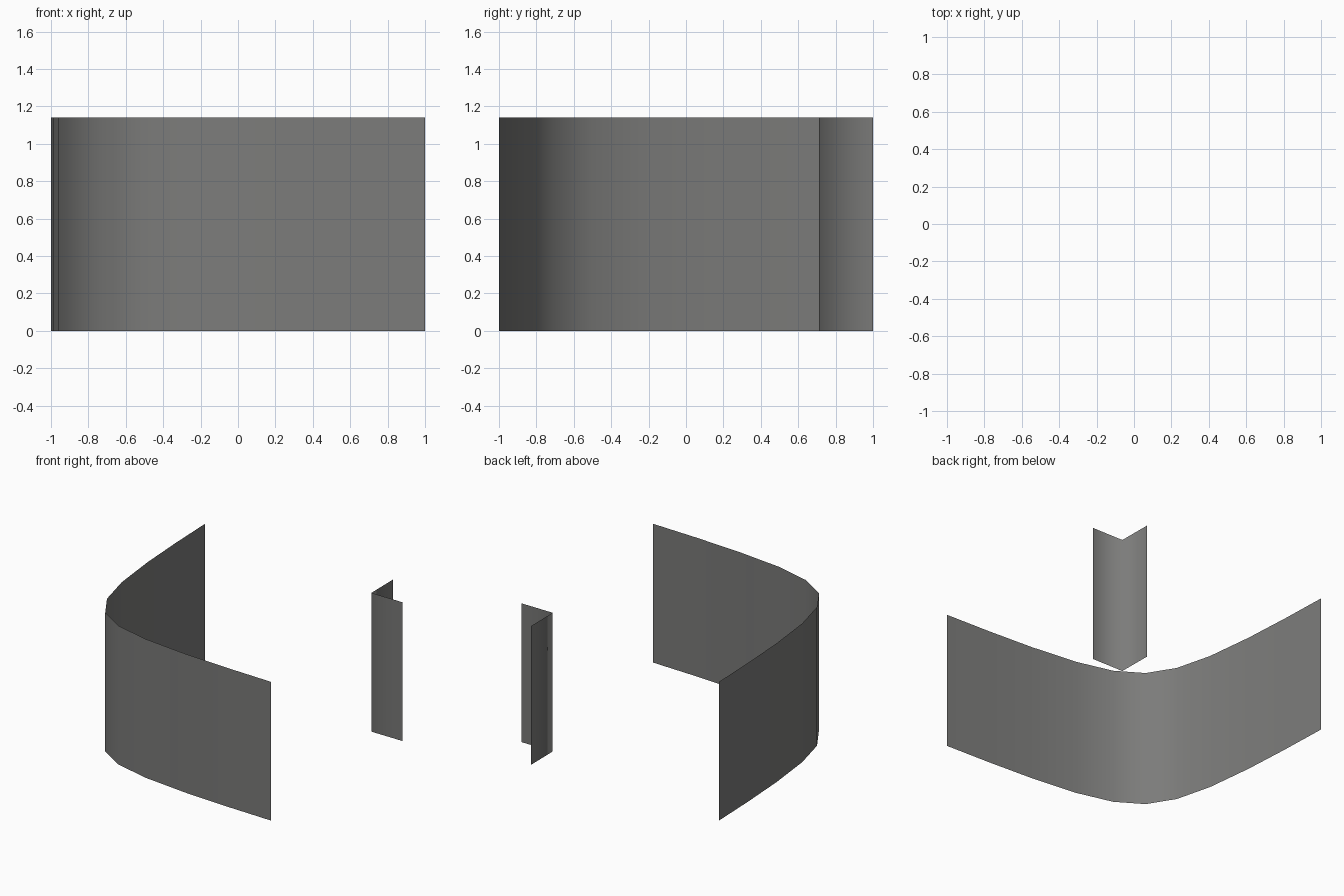
import bpy

if "Cube" in bpy.data.objects:
    bpy.data.objects.remove(bpy.data.objects["Cube"])

HEIGHT = 1.14

grey = bpy.data.materials.new("dark grey")
grey.diffuse_color = (0.2, 0.2, 0.195, 1)
grey.use_nodes = True
grey.node_tree.nodes["Principled BSDF"].inputs["Base Color"].default_value = grey.diffuse_color


def wall(name, path):
    """Upright sheet without thickness, standing on z = 0 along a plan path."""
    n = len(path)
    verts = [(x, y, z) for z in (0, HEIGHT) for x, y in path]
    faces = [(i, i + 1, n + i + 1, n + i) for i in range(n - 1)]
    mesh = bpy.data.meshes.new(name)
    mesh.from_pydata(verts, [], faces)
    mesh.materials.append(grey)
    for p in mesh.polygons:
        p.use_smooth = True
    obj = bpy.data.objects.new(name, mesh)
    bpy.context.collection.objects.link(obj)
    return obj


def mirrored(half):
    """Mirror half a path across the diagonal; last point is on it."""
    return [(y, x) for x, y in half] + half[-2::-1]


# Large wall: hyperbola in plan, ending at two opposite corners
C, K = 1.059, 0.122
half = [(x, K / (x + C) - C) for x in (1.0, 0.6, 0.2, -0.2, -0.5)]
half.append((-0.71, -0.71))
wall("curved_wall", mirrored(half))

# Small folded wall in the back right corner
wall("corner_wall", mirrored([(1.0, 0.71), (0.713, 0.713)]))
